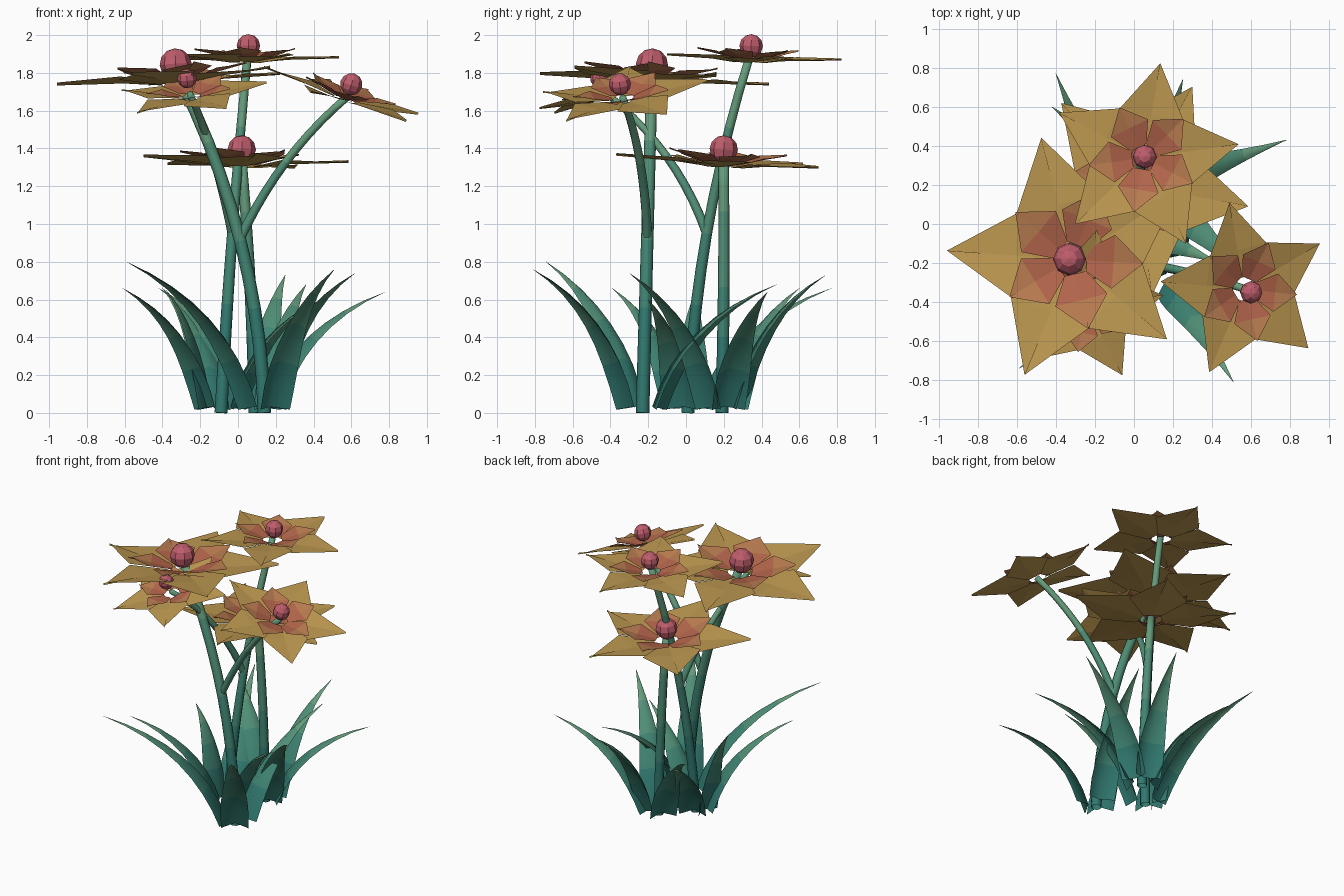
import bpy, bmesh, math
from mathutils import Vector as V

if "Cube" in bpy.data.objects:
    bpy.data.objects.remove(bpy.data.objects["Cube"])


def mat(name, rgb):
    m = bpy.data.materials.new(name)
    m.diffuse_color = (*rgb, 1)
    m.use_nodes = True
    m.node_tree.nodes["Principled BSDF"].inputs["Base Color"].default_value = m.diffuse_color
    return m


GREENS = [mat("deep_green", (0.03, 0.19, 0.16)), mat("mid_green", (0.05, 0.23, 0.17)),
          mat("green", (0.08, 0.27, 0.18)), mat("light_green", (0.13, 0.33, 0.2))]
OCHRE = [mat("ochre", (0.5, 0.31, 0.08))]
RED = [mat("petal_red", (0.45, 0.13, 0.07)), mat("petal_orange", (0.48, 0.2, 0.08))]
PINK = [mat("pink", (0.52, 0.11, 0.15))]


def finish(bm, name, mats, smooth=False):
    for f in bm.faces:
        f.smooth = smooth
    me = bpy.data.meshes.new(name)
    bm.to_mesh(me)
    bm.free()
    for m in mats:
        me.materials.append(m)
    ob = bpy.data.objects.new(name, me)
    bpy.context.collection.objects.link(ob)
    return ob


def loft(bm, rows, closed=False, bands=1):
    """Skin between rows of points; material bands run along the length."""
    vs = [[bm.verts.new(p) for p in r] for r in rows]
    n = len(rows[0])
    for i in range(len(vs) - 1):
        for j in range(n if closed else n - 1):
            k = (j + 1) % n
            f = bm.faces.new((vs[i][j], vs[i][k], vs[i + 1][k], vs[i + 1][j]))
            f.material_index = min(bands - 1, i * bands // (len(vs) - 1))
    if closed:
        bm.faces.new(vs[-1]).material_index = bands - 1


def bez(a, b, c, t):
    return a * (1 - t) ** 2 + b * (2 * t * (1 - t)) + c * t * t


def through(a, m, b):
    """Bezier control point so that the curve passes through m."""
    t = (m - a).length / ((m - a).length + (b - m).length)
    return (m - a * (1 - t) ** 2 - b * t * t) / (2 * t * (1 - t))


def stem(name, a, m, b, r0, r1, mats):
    a, m, b = V(a), V(m), V(b)
    c = through(a, m, b)
    rows, n, sides = [], 10, 8
    for i in range(n + 1):
        t = i / n
        p = bez(a, c, b, t)
        d = ((c - a) * (1 - t) + (b - c) * t).normalized()
        u = d.cross(V((0, 1, 0))).normalized()
        w = d.cross(u)
        r = r0 + (r1 - r0) * t
        rows.append([p + (u * math.cos(k * math.tau / sides) + w * math.sin(k * math.tau / sides)) * r
                     for k in range(sides)])
    bm = bmesh.new()
    loft(bm, rows, True, len(mats))
    bmesh.ops.recalc_face_normals(bm, faces=bm.faces[:])
    finish(bm, name, mats, True)


def leaf(name, base, tip):
    tip = V(tip)
    d = V((tip.x - base[0], tip.y - base[1], 0))
    L = d.length
    d.normalize()
    side = V((-d.y, d.x, 0))
    a = V((*base, 0.025)) + d * 0.08
    c = a + d * L * 0.2 + V((0, 0, tip.z * 0.67))
    widths = (0.092, 0.095, 0.09, 0.078, 0.063, 0.047, 0.031, 0.015, 0.001)
    rows = []
    for i, w in enumerate(widths):
        t = i / (len(widths) - 1)
        p = bez(a, c, tip, t)
        tan = ((c - a) * (1 - t) + (tip - c) * t).normalized()
        nrm = tan.cross(side).normalized()      # fold direction of the V section
        rows.append([p + side * w - nrm * w * 0.3, p + nrm * w * 0.3, p - side * w - nrm * w * 0.3])
    bm = bmesh.new()
    loft(bm, rows, False, 4)
    finish(bm, name, GREENS, True)


def flower(name, center, normal, R, start, ball, br):
    center = V(center)
    rot = V((0, 0, 1)).rotation_difference(V(normal).normalized())

    def ring(label, ang0, rows, mats, twist):
        # rows: radius, half width, edge height, midline height (fractions of R)
        bm = bmesh.new()
        for k in range(5):
            a = math.radians(ang0 + 72 * k)
            u, s, z = V((math.cos(a), math.sin(a), 0)), V((-math.sin(a), math.cos(a), 0)), V((0, 0, 1))
            loft(bm, [[center + rot @ (R * (u * r - s * w + z * (e - twist))),
                       center + rot @ (R * (u * r + z * m)),
                       center + rot @ (R * (u * r + s * w + z * (e + twist)))]
                      for r, w, e, m in rows], False, len(mats))
        finish(bm, name + label, mats)

    ring("_outer_petals", start, [(0.13, 0.12, -0.04, -0.05), (0.45, 0.345, 0.01, -0.02),
                                  (1.0, 0.001, 0.01, 0.01)], OCHRE, 0.012)
    ring("_inner_petals", start + 36, [(0.12, 0.09, -0.02, -0.03), (0.34, 0.215, 0.06, 0.03),
                                       (0.58, 0.001, 0.09, 0.09)], RED, 0.008)
    # round centre
    bm = bmesh.new()
    bmesh.ops.create_uvsphere(bm, u_segments=8, v_segments=6, radius=br)
    bmesh.ops.rotate(bm, verts=bm.verts[:], matrix=rot.to_matrix())
    bmesh.ops.translate(bm, verts=bm.verts[:], vec=ball)
    finish(bm, name + "_centre", PINK)


# plant bases
BACK, LEFT, FRONT = (0.09, 0.19), (-0.09, 0.01), (0.14, -0.23)

# main stems and the two branches
stem("back_stem", (*BACK, 0.0), (0.06, 0.2, 0.75), (0.02, 0.2, 1.33), 0.034, 0.027, GREENS)
stem("left_stem", (*LEFT, 0.0), (-0.03, 0.11, 0.95), (0.05, 0.335, 1.88), 0.034, 0.022, GREENS)
stem("front_stem", (*FRONT, 0.0), (0.01, -0.205, 0.92), (-0.31, -0.18, 1.77), 0.036, 0.03, GREENS)
stem("right_branch", (0.01, -0.205, 0.92), (0.24, -0.24, 1.31), (0.575, -0.335, 1.67), 0.025, 0.02, GREENS[2:])
stem("left_branch", (-0.03, 0.11, 0.95), (-0.11, -0.05, 1.28), (-0.255, -0.42, 1.69), 0.025, 0.018, GREENS[2:])

# leaves, grouped by plant base
for label, base, tips in (
        ("front", FRONT, [(0.51, -0.81, 0.76), (-0.59, -0.74, 0.80), (0.36, 0.48, 0.68)]),
        ("left", LEFT, [(-0.61, -0.39, 0.66), (-0.40, 0.77, 0.66), (0.44, -0.20, 0.60), (-0.38, 0.05, 0.65)]),
        ("back", BACK, [(0.78, 0.43, 0.64), (0.62, -0.30, 0.74), (0.25, 0.74, 0.73), (-0.42, 0.60, 0.66)])):
    for i, tip in enumerate(tips):
        leaf(f"{label}_leaf_{i + 1}", base, tip)

# flower heads
flower("top_flower", (0.05, 0.34, 1.88), (0.0, 0.03, 1), 0.49, 8, (0.055, 0.345, 1.943), 0.062)
flower("large_flower", (-0.32, -0.18, 1.775), (-0.06, 0.05, 1), 0.64, 32, (-0.33, -0.18, 1.845), 0.085)
flower("right_flower", (0.57, -0.335, 1.68), (0.33, -0.11, 1), 0.46, 30, (0.60, -0.35, 1.74), 0.059)
flower("small_flower", (-0.25, -0.42, 1.69), (-0.1, -0.28, 1), 0.41, 9, (-0.27, -0.455, 1.77), 0.052)
flower("low_flower", (0.02, 0.2, 1.33), (0.02, 0.06, 1), 0.575, 61, (0.02, 0.2, 1.395), 0.075)
